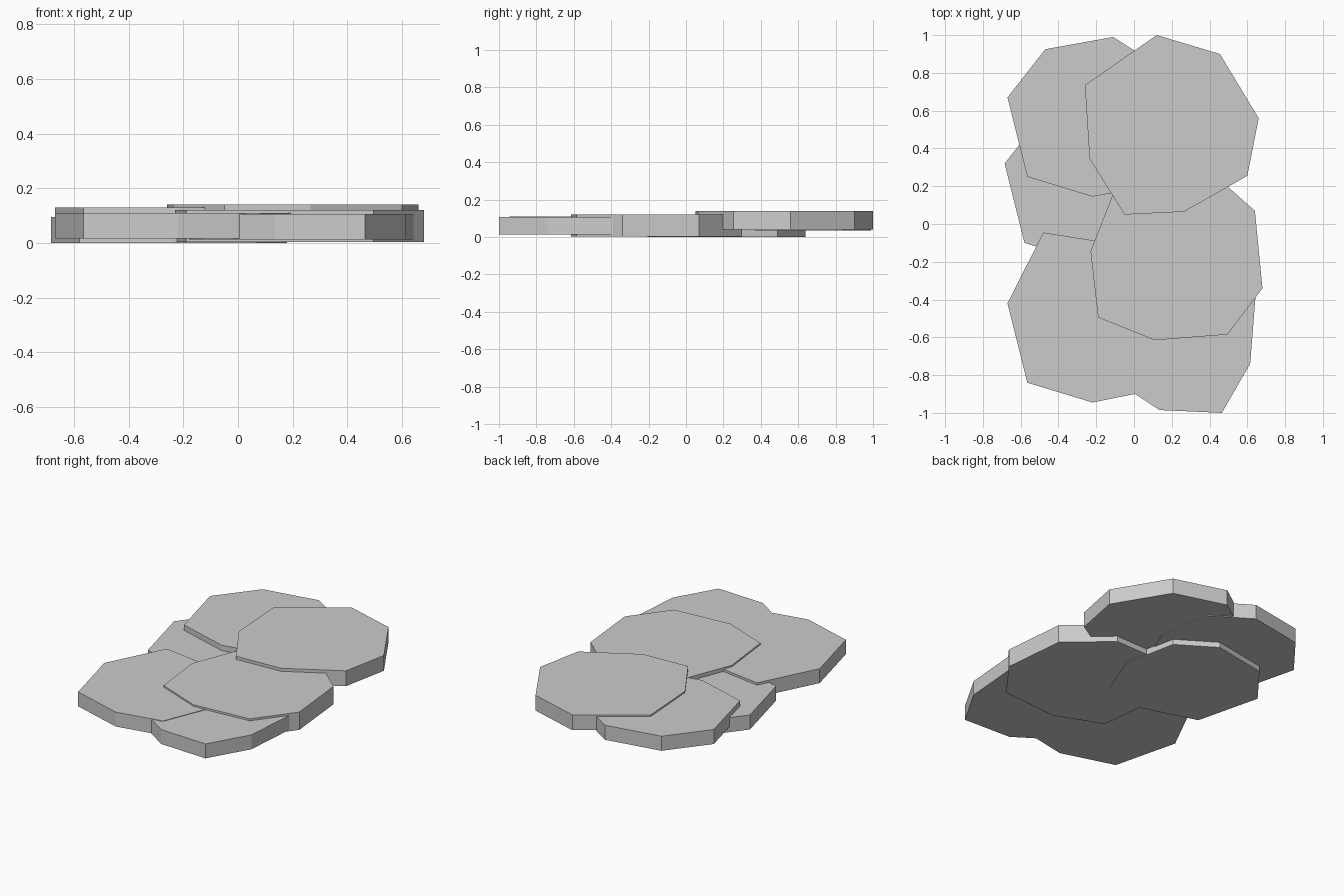
import bpy
import bmesh


def slab(name, outline, z0, z1, shift=(0, 0)):
    """Flat irregular paving stone: an outline extruded straight up."""
    bm = bmesh.new()
    face = bm.faces.new([bm.verts.new((x + shift[0], y + shift[1], z0)) for x, y in outline])
    face.normal_update()
    top = bmesh.ops.extrude_face_region(bm, geom=[face], use_keep_orig=True)["geom"]
    for v in top:
        if isinstance(v, bmesh.types.BMVert):
            v.co.z = z1
    bmesh.ops.recalc_face_normals(bm, faces=bm.faces)
    mesh = bpy.data.meshes.new(name)
    bm.to_mesh(mesh)
    bm.free()
    bpy.context.collection.objects.link(bpy.data.objects.new(name, mesh))


# Left-hand stone shape, used for the back and middle left slabs
left = [(-0.11, 0.99), (-0.47, 0.925), (-0.67, 0.67), (-0.565, 0.25),
        (-0.22, 0.145), (0.08, 0.20), (0.195, 0.50), (0.125, 0.84)]
slab("back_left_stone", left, 0.035, 0.13)
slab("middle_left_stone", left, 0.0, 0.095, (-0.015, -0.35))

# Front left stone
slab("front_left_stone",
     [(-0.48, -0.045), (-0.67, -0.42), (-0.565, -0.84), (-0.22, -0.945),
      (0.08, -0.885), (0.195, -0.60), (0.125, -0.25), (-0.07, -0.11)], 0.016, 0.11)

# Right-hand stones, back to front
slab("back_right_stone",
     [(0.12, 1.0), (-0.26, 0.735), (-0.235, 0.345), (-0.05, 0.05),
      (0.265, 0.065), (0.60, 0.255), (0.66, 0.56), (0.455, 0.90)], 0.04, 0.14)
slab("middle_right_stone",
     [(0.38, 0.30), (-0.06, 0.29), (-0.23, -0.145), (-0.19, -0.495),
      (0.11, -0.615), (0.495, -0.585), (0.68, -0.34), (0.64, 0.07)], 0.004, 0.12)
slab("front_right_stone",
     [(0.40, -0.15), (0.05, -0.13), (-0.20, -0.35), (-0.13, -0.81),
      (0.135, -0.985), (0.465, -1.0), (0.615, -0.74), (0.65, -0.30)], 0.013, 0.107)
